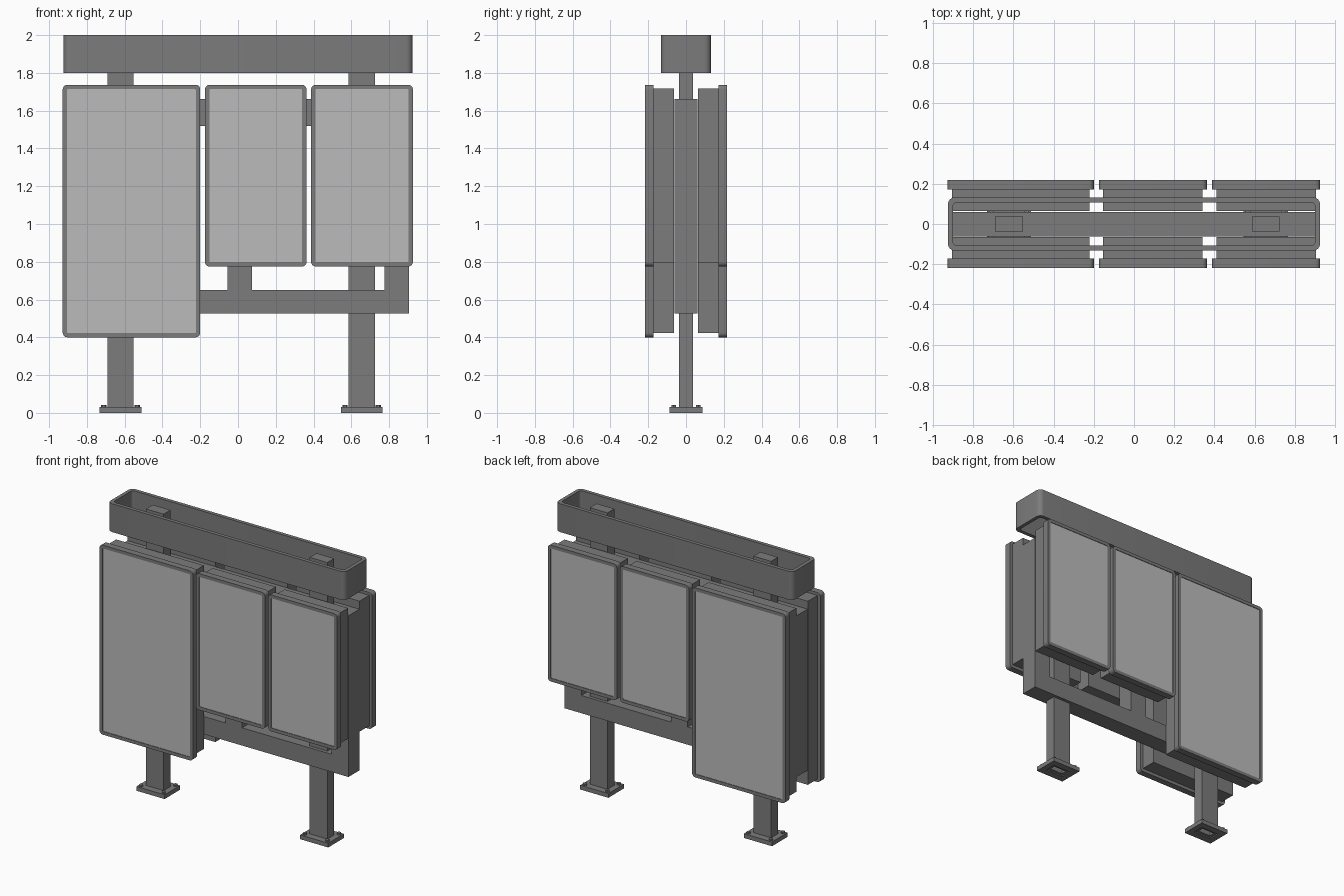
import bpy, bmesh, math

if "Cube" in bpy.data.objects:
    bpy.data.objects.remove(bpy.data.objects["Cube"])


def material(name, grey):
    m = bpy.data.materials.new(name)
    m.diffuse_color = (grey, grey, grey, 1)
    m.use_nodes = True
    m.node_tree.nodes["Principled BSDF"].inputs["Base Color"].default_value = m.diffuse_color
    return m


METAL = material("dark_metal", 0.2)
PANE = material("light_pane", 0.5)


def finish(name, bm, mat=METAL, mirror=False):
    bmesh.ops.recalc_face_normals(bm, faces=bm.faces)
    me = bpy.data.meshes.new(name)
    bm.to_mesh(me)
    bm.free()
    me.materials.append(mat)
    ob = bpy.data.objects.new(name, me)
    bpy.context.collection.objects.link(ob)
    if mirror:  # copy front parts to the back
        mod = ob.modifiers.new("back_copy", 'MIRROR')
        mod.use_axis = (False, True, False)
    bpy.ops.object.select_all(action='DESELECT')
    ob.select_set(True)
    bpy.context.view_layer.objects.active = ob
    bpy.ops.object.shade_smooth_by_angle(angle=math.radians(30))
    return ob


def outline(u0, u1, v0, v1, r=0.0, n=6):
    """Rectangle outline; corners rounded when r > 0."""
    if r <= 0:
        return [(u1, v1), (u0, v1), (u0, v0), (u1, v0)]
    centres = [(u1 - r, v1 - r), (u0 + r, v1 - r), (u0 + r, v0 + r), (u1 - r, v0 + r)]
    return [(cu + r * math.cos(a), cv + r * math.sin(a))
            for k, (cu, cv) in enumerate(centres)
            for a in [math.pi / 2 * (k + i / n) for i in range(n + 1)]]


def loop(bm, pts, w, upright):
    return [bm.verts.new((u, w, v) if upright else (u, v, w)) for u, v in pts]


def bridge(bm, a, b):
    for i in range(len(a)):
        j = (i + 1) % len(a)
        bm.faces.new((a[i], a[j], b[j], b[i]))


def prism(name, pts, w0, w1, upright=False, **kw):
    bm = bmesh.new()
    a, b = loop(bm, pts, w0, upright), loop(bm, pts, w1, upright)
    bridge(bm, a, b)
    bm.faces.new(a)
    bm.faces.new(b)
    return finish(name, bm, **kw)


def ring(name, outer, inner, w0, w1, upright=False, **kw):
    bm = bmesh.new()
    loops = [loop(bm, p, w, upright) for p, w in
             ((outer, w0), (outer, w1), (inner, w1), (inner, w0))]
    for k in range(4):
        bridge(bm, loops[k], loops[(k + 1) % 4])
    return finish(name, bm, **kw)


def box(name, x0, x1, y0, y1, z0, z1, **kw):
    return prism(name, outline(x0, x1, y0, y1), z0, z1, **kw)


# Open header band with rounded corners
ring("header_band", outline(-0.925, 0.925, -0.133, 0.133, 0.035),
     outline(-0.9, 0.9, -0.107, 0.107, 0.02), 1.8, 2.0)

# Hollow posts with caps, base plates and bolts
for side, cx in (("left", -0.622), ("right", 0.655)):
    post_out = outline(cx - 0.069, cx + 0.069, -0.038, 0.038)
    post_in = outline(cx - 0.05, cx + 0.05, -0.02, 0.02)
    ring(side + "_post", post_out, post_in, 0.008, 1.97)
    prism(side + "_post_cap", post_out, 1.97, 1.98)
    ring(side + "_base_plate", outline(cx - 0.11, cx + 0.11, -0.087, 0.087),
         post_out, 0, 0.03)
    for sx in (-1, 1):
        for sy in (-1, 1):
            bx, by = cx + sx * 0.088, sy * 0.065
            prism(side + "_base_bolt",
                  [(bx + 0.014 * math.cos(k * math.pi / 3),
                    by + 0.014 * math.sin(k * math.pi / 3)) for k in range(6)],
                  0.03, 0.042)

# Inner carrier frame
for name, z0, z1 in (("lower_beam", 0.525, 0.65), ("upper_beam", 1.52, 1.662)):
    box(name, -0.905, 0.905, -0.062, 0.06, z0, z1)
for name, x0 in (("left_upright", -0.905), ("middle_upright", -0.055), ("right_upright", 0.775)):
    box(name, x0, x0 + 0.13, -0.062, 0.06, 0.65, 1.52)

# Display panels, front and back: casing, rounded bezel, recessed pane
for name, x0, x1, z0 in (("large", -0.928, -0.2, 0.4),
                         ("middle", -0.175, 0.363, 0.775),
                         ("right", 0.387, 0.926, 0.775)):
    z1, b = 1.737, 0.023
    box(name + "_panel_casing", x0 + 0.022, x1 - 0.022, -0.175, -0.064,
        z0 + 0.022, z1 - 0.02, mirror=True)
    inner = outline(x0 + b, x1 - b, z0 + b, z1 - b, 0.006)
    ring(name + "_panel_bezel", outline(x0, x1, z0, z1, 0.025), inner,
         -0.218, -0.172, upright=True, mirror=True)
    prism(name + "_panel_pane", inner, -0.214, -0.172, upright=True,
          mat=PANE, mirror=True)
